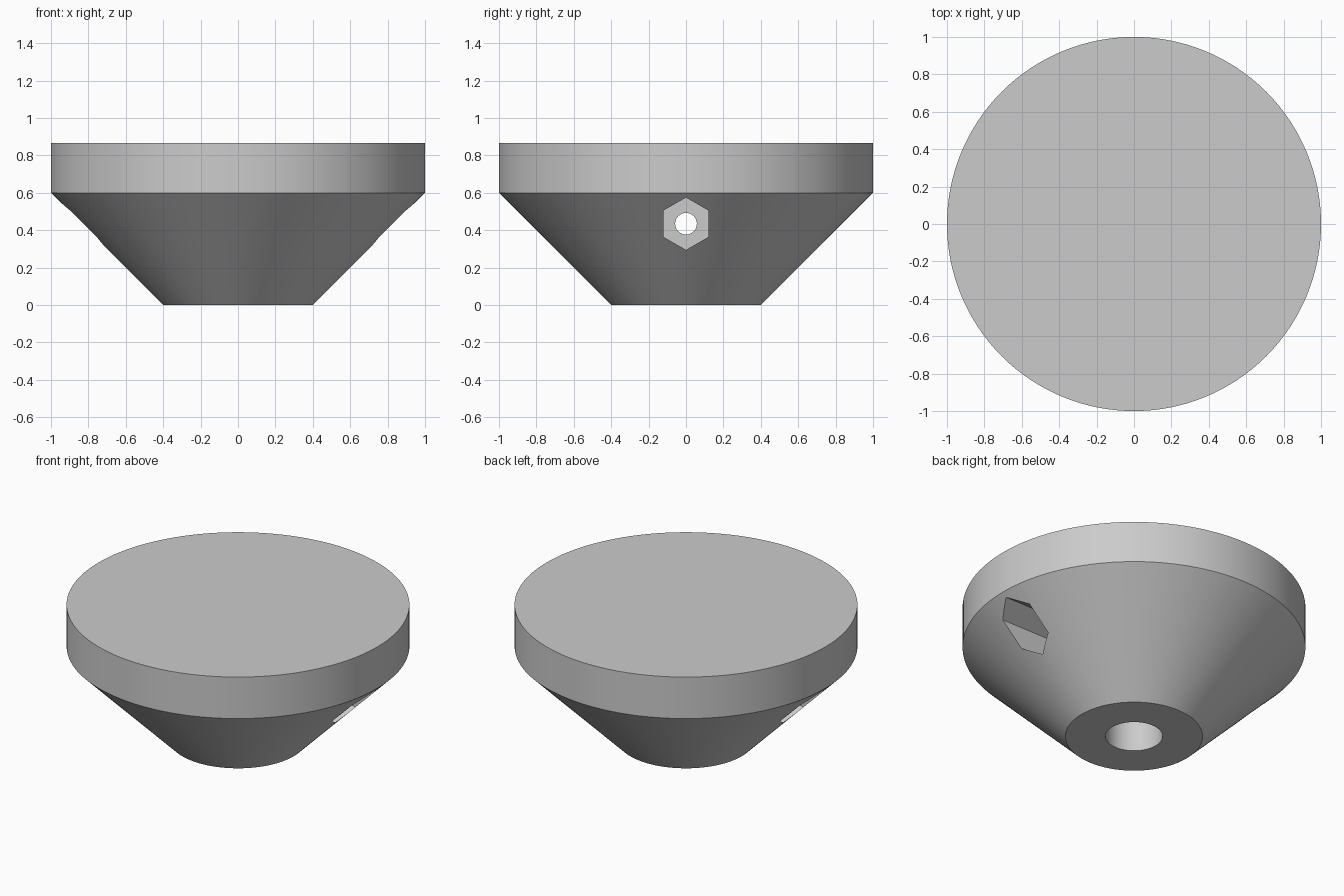
import bpy
import bmesh
from math import pi, radians
from mathutils import Matrix, Vector

cube = bpy.data.objects.get("Cube")
if cube:
    bpy.data.objects.remove(cube, do_unlink=True)

SEGMENTS = 128
TOP, RIM, BORE, SCREW_Z = 0.867, 0.6, 0.167, 0.435

grey = bpy.data.materials.new("light_grey")
grey.use_nodes = True
colour = (0.6, 0.6, 0.6, 1)
grey.diffuse_color = colour
grey.node_tree.nodes["Principled BSDF"].inputs["Base Color"].default_value = colour


def add_object(name, bm):
    bmesh.ops.recalc_face_normals(bm, faces=bm.faces)
    mesh = bpy.data.meshes.new(name)
    bm.to_mesh(mesh)
    bm.free()
    mesh.materials.append(grey)
    obj = bpy.data.objects.new(name, mesh)
    bpy.context.collection.objects.link(obj)
    return obj


def lathe(name, profile):
    bm = bmesh.new()
    verts = [bm.verts.new((r, 0, z)) for r, z in profile]
    edges = [bm.edges.new(pair) for pair in zip(verts, verts[1:])]
    bmesh.ops.spin(bm, geom=verts + edges, cent=(0, 0, 0), axis=(0, 0, 1),
                   angle=2 * pi, steps=SEGMENTS, use_duplicate=False)
    bmesh.ops.remove_doubles(bm, verts=bm.verts, dist=0.0001)
    return add_object(name, bm)


def sideways_prism(name, sides, radius, start, end):
    # Prism along x with one corner pointing up
    bm = bmesh.new()
    place = (Matrix.Translation(Vector(((start + end) / 2, 0, SCREW_Z)))
             @ Matrix.Rotation(pi / 2, 4, "Y") @ Matrix.Rotation(pi / 2, 4, "Z"))
    bmesh.ops.create_cone(bm, cap_ends=True, segments=sides, radius1=radius,
                          radius2=radius, depth=abs(end - start), matrix=place)
    return add_object(name, bm)


def carve(target, cutter):
    mod = target.modifiers.new(cutter.name, "BOOLEAN")
    mod.operation, mod.solver, mod.object = "DIFFERENCE", "EXACT", cutter
    bpy.ops.object.modifier_apply(modifier=mod.name)
    bpy.data.objects.remove(cutter, do_unlink=True)


# Tapered body with a flat rim and a blind bore from below
knob = lathe("knob_body", [(0, TOP), (1, TOP), (1, RIM), (0.4, 0),
                           (BORE, 0), (BORE, RIM), (0, RIM)])
bpy.context.view_layer.objects.active = knob
knob.select_set(True)

# Cross hole and a hexagonal nut pocket on each side
carve(knob, sideways_prism("screw_hole", 32, 0.058, -1.2, 1.2))
for side in (-1, 1):
    carve(knob, sideways_prism("nut_pocket", 6, 0.14, side * 0.4, side * 1.2))

bpy.ops.object.shade_smooth_by_angle(angle=radians(30))
